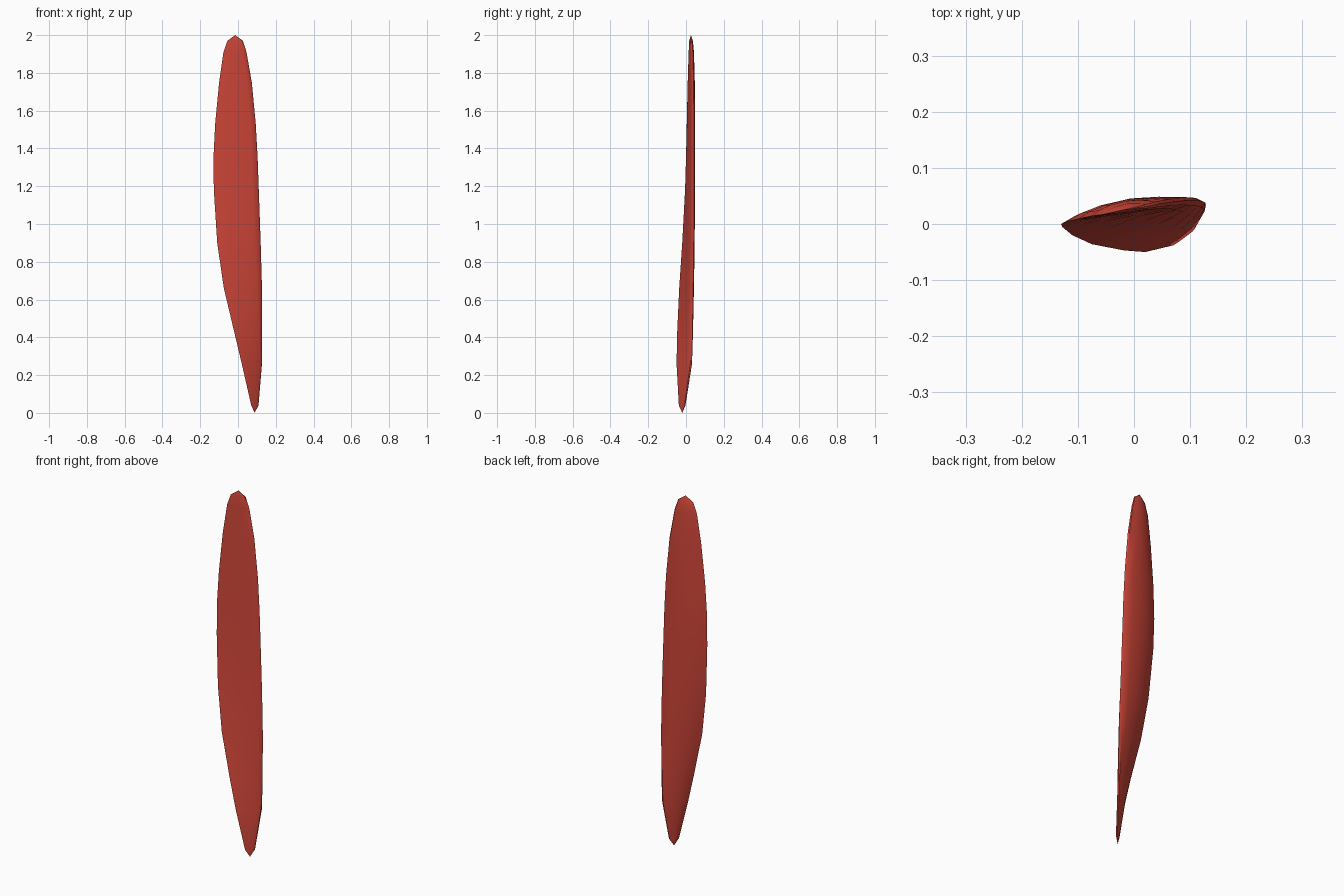
import bpy, bmesh
from mathutils import Vector

if "Cube" in bpy.data.objects:
    bpy.data.objects.remove(bpy.data.objects["Cube"])

# Stations up the blade: z, thin edge (x, y), thick edge (x, y), thickness scale
STATIONS = [
    (0.04, 0.070, -0.038, 0.108, -0.004, 0.45),
    (0.26, 0.020, -0.050, 0.127, 0.030, 0.75),
    (0.42, -0.018, -0.047, 0.128, 0.034, 0.85),
    (0.66, -0.075, -0.036, 0.127, 0.038, 0.95),
    (0.90, -0.110, -0.020, 0.120, 0.041, 1.0),
    (1.18, -0.128, -0.005, 0.110, 0.042, 1.0),
    (1.35, -0.130, 0.000, 0.104, 0.042, 1.0),
    (1.53, -0.121, 0.004, 0.094, 0.042, 0.95),
    (1.75, -0.100, 0.009, 0.073, 0.040, 0.85),
    (1.91, -0.077, 0.014, 0.045, 0.036, 0.7),
    (1.97, -0.056, 0.017, 0.026, 0.032, 0.5),
]
# Aerofoil section: fraction along the chord, offset from it (back is +)
SECTION = [(0, 0), (0.14, -0.003), (0.3, -0.005), (0.57, -0.008), (0.85, -0.010),
           (0.96, -0.007), (1, 0), (0.97, 0.007), (0.78, 0.016), (0.55, 0.022),
           (0.3, 0.019), (0.13, 0.011)]

bm = bmesh.new()
rings = []
for z, lx, ly, rx, ry, s in STATIONS:
    a, b = Vector((lx, ly)), Vector((rx, ry))
    d = b - a
    n = Vector((-d.y, d.x)).normalized()
    ring = []
    for t, o in SECTION:
        p = a + d * t + n * o * s
        ring.append(bm.verts.new((p.x, p.y, z)))
    rings.append(ring)

# Skin between stations
count = len(SECTION)
for lo, hi in zip(rings, rings[1:]):
    for i in range(count):
        j = (i + 1) % count
        bm.faces.new((lo[i], lo[j], hi[j], hi[i]))

# Pointed ends
for ring, tip in ((rings[0], (0.088, -0.020, 0.0)), (rings[-1], (-0.015, 0.026, 2.0))):
    v = bm.verts.new(tip)
    for i in range(count):
        bm.faces.new((ring[i], ring[(i + 1) % count], v))
bmesh.ops.recalc_face_normals(bm, faces=bm.faces)

mesh = bpy.data.meshes.new("twisted_blade")
bm.to_mesh(mesh)
bm.free()
blade = bpy.data.objects.new("twisted_blade", mesh)
bpy.context.collection.objects.link(blade)

red = bpy.data.materials.new("red")
red.diffuse_color = (0.62, 0.06, 0.04, 1)
red.use_nodes = True
red.node_tree.nodes["Principled BSDF"].inputs["Base Color"].default_value = red.diffuse_color
mesh.materials.append(red)

bpy.context.view_layer.objects.active = blade
blade.select_set(True)
bpy.ops.object.shade_smooth_by_angle(angle=0.6)
